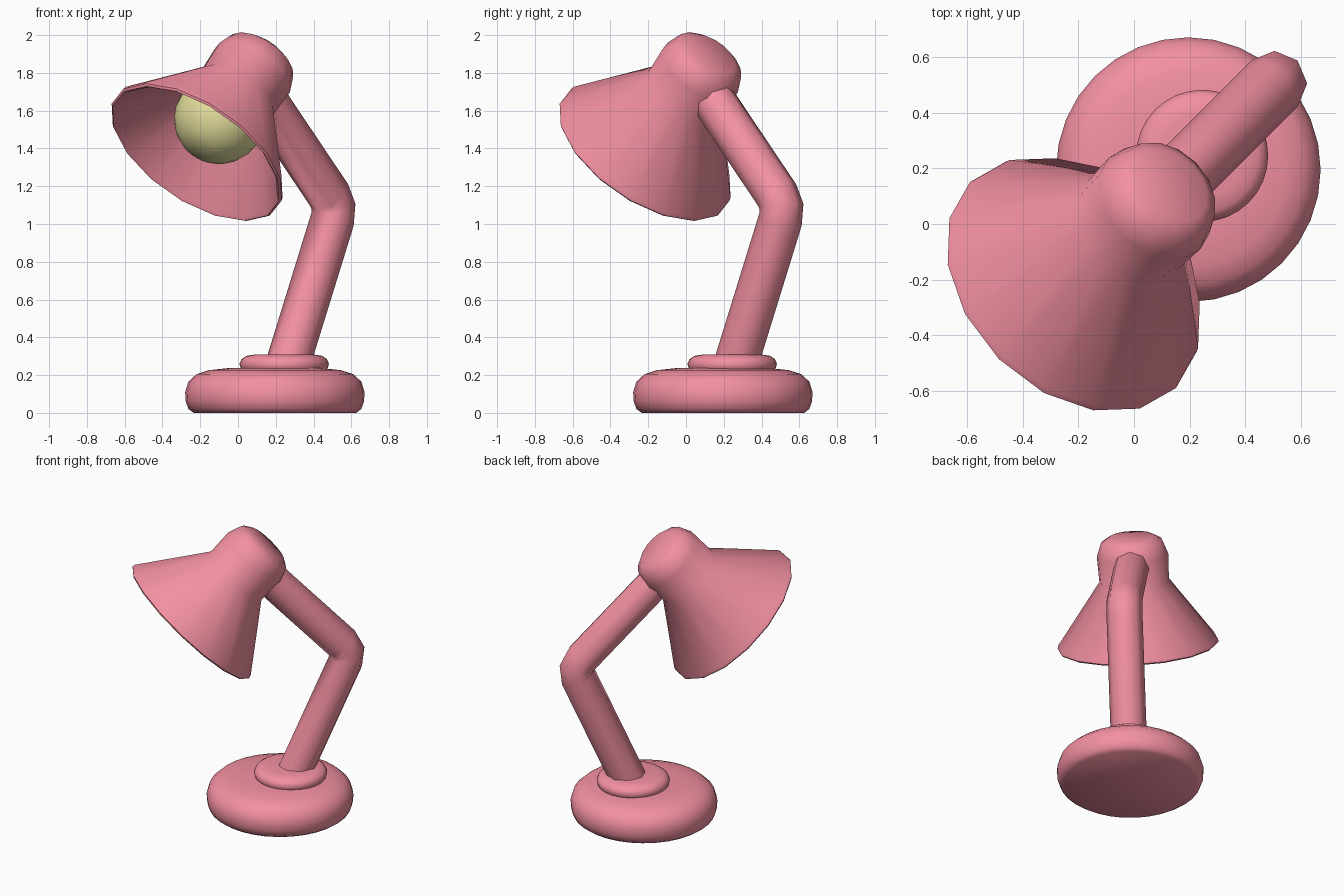
import bpy, bmesh, math
from mathutils import Vector

if "Cube" in bpy.data.objects:
    bpy.data.objects.remove(bpy.data.objects["Cube"])

# The lamp is symmetric about the diagonal plane x = y:
# s runs along that diagonal, SIDE is across it.
DIAG = Vector((1, 1, 0)).normalized()
SIDE = Vector((1, -1, 0)).normalized()
UP = Vector((0, 0, 1))


def material(name, rgb):
    m = bpy.data.materials.new(name)
    m.diffuse_color = (*rgb, 1)
    m.use_nodes = True
    m.node_tree.nodes["Principled BSDF"].inputs["Base Color"].default_value = m.diffuse_color
    return m


PINK = material("pink_enamel", (0.9, 0.28, 0.36))
CREAM = material("cream_glass", (0.76, 0.72, 0.33))


def plane_point(s, z):
    return DIAG * s + UP * z


def loft(name, rings, sides, mat, angle=50):
    """Skin a list of (centre, axis direction, radius) rings and cap both ends."""
    bm = bmesh.new()
    loops = []
    for centre, axis, radius in rings:
        out = SIDE.cross(axis).normalized()
        loops.append([bm.verts.new(centre + radius * (
            out * math.cos(2 * math.pi * i / sides) +
            SIDE * math.sin(2 * math.pi * i / sides))) for i in range(sides)])
    for a, b in zip(loops, loops[1:]):
        for i in range(sides):
            j = (i + 1) % sides
            bm.faces.new((a[i], a[j], b[j], b[i]))
    bm.faces.new(loops[0])
    bm.faces.new(loops[-1])
    bmesh.ops.remove_doubles(bm, verts=bm.verts, dist=1e-4)
    bmesh.ops.recalc_face_normals(bm, faces=bm.faces)
    mesh = bpy.data.meshes.new(name)
    bm.to_mesh(mesh)
    bm.free()
    obj = bpy.data.objects.new(name, mesh)
    bpy.context.collection.objects.link(obj)
    mesh.materials.append(mat)
    bpy.ops.object.select_all(action='DESELECT')
    obj.select_set(True)
    bpy.context.view_layer.objects.active = obj
    bpy.ops.object.shade_smooth_by_angle(angle=math.radians(angle))
    return obj


def lathe(name, profile, origin, axis, sides, mat):
    """Revolve (radius, height) points about an axis."""
    return loft(name, [(origin + axis * h, axis, r) for r, h in profile], sides, mat)


# Round foot and the collar on it
lathe("base", [(0.43, 0), (0.457, 0.02), (0.472, 0.06), (0.475, 0.11),
               (0.458, 0.165), (0.415, 0.205), (0.35, 0.226), (0.24, 0.238)],
      plane_point(0.276, 0), UP, 32, PINK)
lathe("base_collar", [(0.2, 0.2), (0.23, 0.235), (0.237, 0.26), (0.226, 0.285),
                      (0.2, 0.302), (0.15, 0.31)],
      plane_point(0.346, 0), UP, 32, PINK)

# Bent arm: elbow rings fan out around the inner corner
R_ARM = 0.117
low = plane_point(0.4, 0.917).normalized()
high = plane_point(-0.7, 0.714).normalized()
corner = plane_point(0.6, 1.07)
arm = [(plane_point(0.365, 0.24), low, R_ARM)]
for k in range(3):
    axis = low.lerp(high, k / 2).normalized()
    arm.append((corner - SIDE.cross(axis) * -R_ARM if SIDE.cross(axis).dot(DIAG) > 0
                else corner - SIDE.cross(axis) * R_ARM, axis, R_ARM))
arm.append((plane_point(0.208, 1.653), high, R_ARM))
loft("arm", arm, 8, PINK)

# Tilted lamp head: cap, neck, flared shade and its inside
head_axis = plane_point(0.695, 0.72).normalized()
rim = plane_point(-0.31, 1.38)
lathe("shade", [(0.145, 0.725), (0.2, 0.69), (0.232, 0.6), (0.226, 0.43),
                (0.518, 0.02), (0.523, 0), (0.512, -0.01), (0.496, 0.0),
                (0.205, 0.42), (0.15, 0.45)],
      rim, head_axis, 16, PINK)

# Bulb
R_BULB = 0.24
lathe("bulb", [(R_BULB * math.sin(math.pi * i / 12) + 1e-6,
                -R_BULB * math.cos(math.pi * i / 12)) for i in range(1, 12)],
      rim + head_axis * 0.245, head_axis, 24, CREAM)
